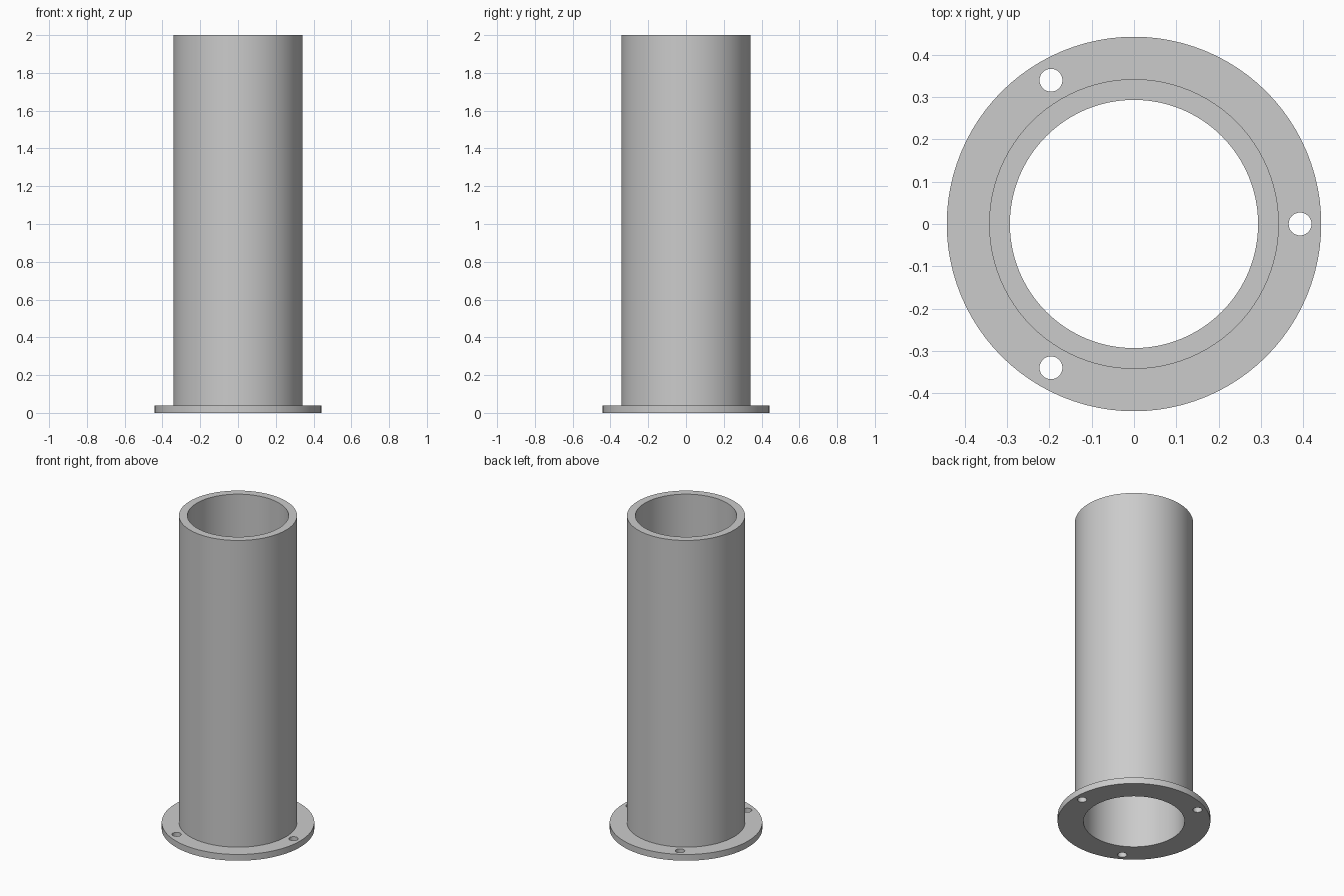
import bpy
import math
from math import cos, sin, tau

cube = bpy.data.objects.get("Cube")
if cube:
    bpy.data.objects.remove(cube, do_unlink=True)

SEGMENTS = 96
BORE, TUBE, FLANGE = 0.293, 0.342, 0.442
HEIGHT, PLATE = 2.0, 0.04
HOLE_CIRCLE, HOLE_RADIUS, HOLES = 0.392, 0.027, 3

grey = bpy.data.materials.new("plain grey")
grey.use_nodes = True
grey.diffuse_color = (0.6, 0.6, 0.6, 1)
grey.node_tree.nodes["Principled BSDF"].inputs["Base Color"].default_value = (0.6, 0.6, 0.6, 1)


def revolve(name, profile):
    """Spin a closed (radius, height) profile around the z axis."""
    n = len(profile)
    verts = [(r * cos(tau * i / SEGMENTS), r * sin(tau * i / SEGMENTS), z)
             for i in range(SEGMENTS) for r, z in profile]
    faces = []
    for i in range(SEGMENTS):
        a, b = i * n, (i + 1) % SEGMENTS * n
        for j in range(n):
            k = (j + 1) % n
            faces.append((a + j, b + j, b + k, a + k))
    mesh = bpy.data.meshes.new(name)
    mesh.from_pydata(verts, [], faces)
    mesh.materials.append(grey)
    obj = bpy.data.objects.new(name, mesh)
    bpy.context.collection.objects.link(obj)
    return obj


# Open tube with its mounting flange, one continuous body
tube = revolve("flanged_tube", [
    (BORE, 0), (FLANGE, 0), (FLANGE, PLATE),
    (TUBE, PLATE), (TUBE, HEIGHT), (BORE, HEIGHT)])

# Bolt holes through the flange
bpy.ops.object.select_all(action="DESELECT")
for i in range(HOLES):
    angle = tau * i / HOLES
    bpy.ops.mesh.primitive_cylinder_add(
        vertices=32, radius=HOLE_RADIUS, depth=4 * PLATE,
        location=(HOLE_CIRCLE * cos(angle), HOLE_CIRCLE * sin(angle), PLATE / 2))
    cutter = bpy.context.object
    cutter.name = "bolt_hole_cutter"
    cutter.hide_render = True
    cutter.data.materials.append(grey)
    cut = tube.modifiers.new("bolt_hole", "BOOLEAN")
    cut.operation, cut.solver, cut.object = "DIFFERENCE", "EXACT", cutter
    bpy.context.view_layer.objects.active = tube
    bpy.ops.object.modifier_apply(modifier=cut.name)
    bpy.data.objects.remove(cutter, do_unlink=True)

# Smooth round walls, crisp rims
tube.select_set(True)
bpy.context.view_layer.objects.active = tube
bpy.ops.object.shade_smooth_by_angle(angle=math.radians(30))
